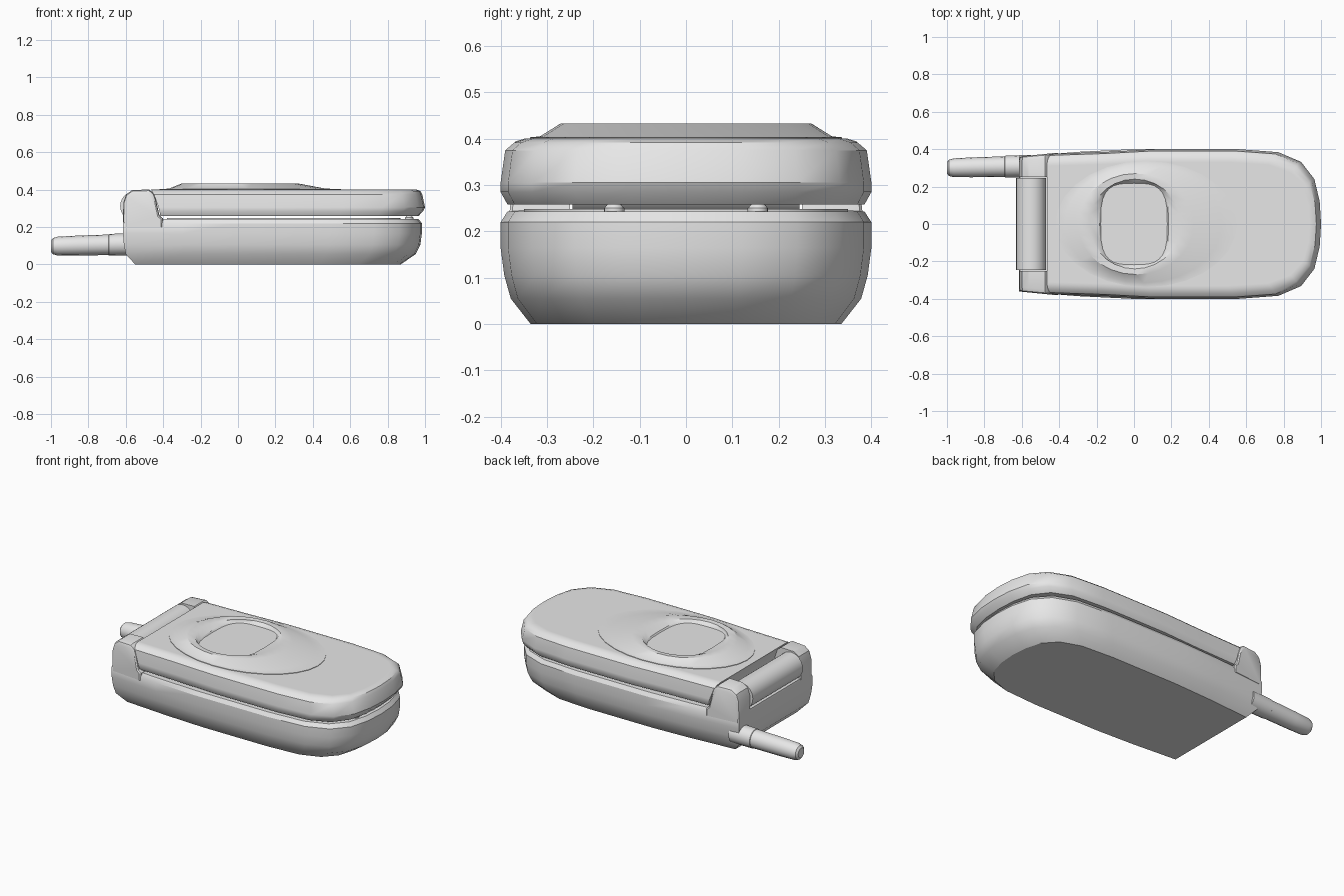
import bpy, bmesh
from math import cos, sin, pi, radians, copysign

cube = bpy.data.objects.get("Cube")
if cube:
    bpy.data.objects.remove(cube)

grey = bpy.data.materials.new("plain_grey")
grey.use_nodes = True
colour = (0.8, 0.8, 0.8, 1)
grey.diffuse_color = colour
grey.node_tree.nodes["Principled BSDF"].inputs["Base Color"].default_value = colour


def loft(name, loops, angle=32):
    """Skin a stack of equal-length closed loops and cap both ends."""
    bm = bmesh.new()
    rings = [[bm.verts.new(p) for p in loop] for loop in loops]
    n = len(rings[0])
    for a, b in zip(rings, rings[1:]):
        for i in range(n):
            j = (i + 1) % n
            bm.faces.new((a[i], a[j], b[j], b[i]))
    bm.faces.new(rings[0][::-1])
    bm.faces.new(rings[-1])
    bmesh.ops.recalc_face_normals(bm, faces=bm.faces)
    mesh = bpy.data.meshes.new(name)
    bm.to_mesh(mesh)
    bm.free()
    mesh.materials.append(grey)
    ob = bpy.data.objects.new(name, mesh)
    bpy.context.collection.objects.link(ob)
    bpy.ops.object.select_all(action='DESELECT')
    ob.select_set(True)
    bpy.context.view_layer.objects.active = ob
    bpy.ops.object.shade_smooth_by_angle(angle=radians(angle))
    return ob


# Half plan of the case: fraction of length, fraction of half width
PLAN = [(0.2, 0.965), (0.38, 1), (0.69, 1), (0.84, 0.96),
        (0.925, 0.83), (0.975, 0.6), (0.995, 0.3)]


def case_loop(z, x0, x1, w, back=0.9):
    half = [(x0 + (x1 - x0) * t, w * s) for t, s in [(0, back)] + PLAN]
    return ([(x, -y, z) for x, y in half] + [(x1, 0, z)]
            + [(x, y, z) for x, y in reversed(half)])


def oval_loop(z, x0, x1, w, power=1.0, n=28):
    mid = (x0 + x1) / 2
    pts = []
    for i in range(n):
        c, s = cos(2 * pi * i / n), sin(2 * pi * i / n)
        pts.append((mid + (x1 - x0) / 2 * copysign(abs(c) ** power, c),
                    w * copysign(abs(s) ** power, s), z))
    return pts


def circle(n=16):
    return [(cos(2 * pi * i / n), sin(2 * pi * i / n)) for i in range(n)]


# Lower case
loft("lower_case", [case_loop(*r) for r in (
    (0, -0.55, 0.87, 0.335), (0.055, -0.6, 0.95, 0.378),
    (0.105, -0.61, 0.975, 0.392), (0.165, -0.615, 0.983, 0.4),
    (0.22, -0.615, 0.983, 0.4), (0.243, -0.61, 0.965, 0.385))])

# Keypad plate inside the gap
loft("keypad_plate", [case_loop(z, -0.38, 0.87, 0.35) for z in (0.238, 0.248)])

# Folding lid
loft("lid", [case_loop(*r, 0.94) for r in (
    (0.258, -0.415, 0.965, 0.385), (0.285, -0.42, 0.99, 0.4),
    (0.305, -0.425, 1.0, 0.4), (0.375, -0.45, 0.985, 0.39),
    (0.392, -0.46, 0.975, 0.37), (0.4, -0.465, 0.955, 0.345),
    (0.4, -0.455, 0.94, 0.33))])

# Raised oval with a dished window
loft("lid_dome", [oval_loop(*r) for r in (
    (0.395, -0.42, 0.55, 0.337), (0.403, -0.42, 0.55, 0.337),
    (0.405, -0.37, 0.47, 0.315), (0.433, -0.3, 0.32, 0.27),
    (0.431, -0.24, 0.25, 0.24), (0.42, -0.185, 0.185, 0.225, 0.6),
    (0.412, -0.178, 0.178, 0.218, 0.6))])

# Hinge barrel
loft("hinge_barrel", [[(-0.55 + 0.08 * c, y, 0.312 + 0.08 * s)
                       for c, s in circle(24)] for y in (-0.245, 0.245)])

# Hinge ears on both sides
EAR = [(-0.4, 0.2), (-0.4, 0.245), (-0.42, 0.262), (-0.44, 0.35),
       (-0.452, 0.382), (-0.475, 0.4), (-0.565, 0.398), (-0.598, 0.375),
       (-0.613, 0.33), (-0.615, 0.2)]


def ear_loop(side, inset, shrink):
    return [(-0.51 + (x + 0.51) * shrink,
             side * (0.362 + (x + 0.61) * 0.09 - inset),
             0.2 + (z - 0.2) * shrink) for x, z in EAR]


for side, label in ((1, "left"), (-1, "right")):
    inner = [(x, side * 0.25, z) for x, z in EAR]
    loft(label + "_hinge_ear", [inner, ear_loop(side, 0.025, 1),
                                ear_loop(side, 0.006, 0.97),
                                ear_loop(side, 0, 0.9)])

# Small rubber stops near the free end
for side, label in ((1, "left"), (-1, "right")):
    loft(label + "_stop", [[(0.915 + r * c, side * 0.155 + r * s, z)
                            for c, s in circle()]
                           for z, r in ((0.235, 0.022), (0.25, 0.022), (0.258, 0.015))])

# Antenna
loft("antenna", [[(x, 0.322 + 0.022 * x + r * c, 0.122 + 0.025 * x + r * s)
                  for c, s in circle()]
                 for x, r in ((-0.55, 0.06), (-0.69, 0.058), (-0.692, 0.055),
                              (-0.87, 0.053), (-0.965, 0.05),
                              (-0.99, 0.043), (-1.0, 0.03))])
